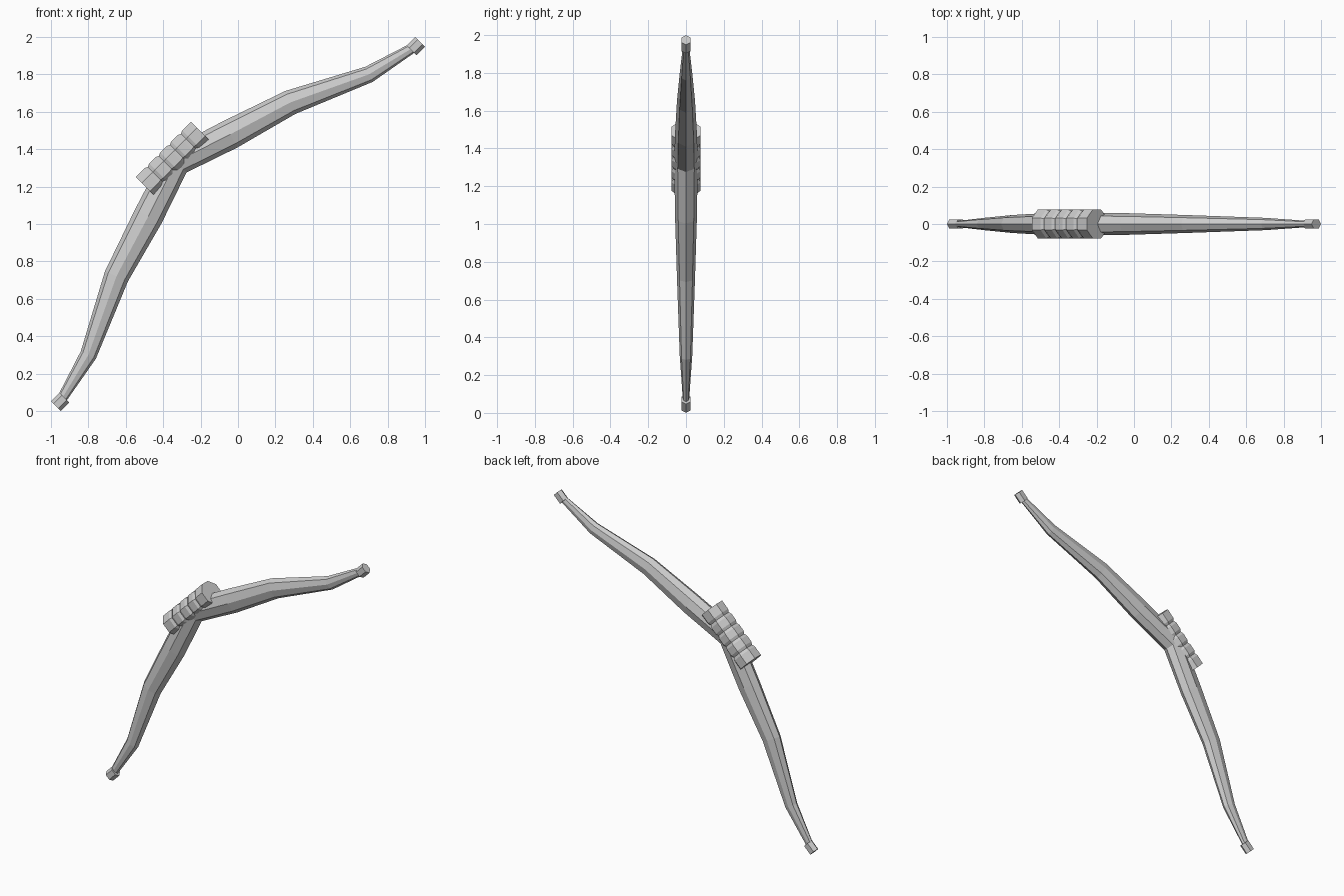
import bpy, bmesh, math
from mathutils import Vector

if "Cube" in bpy.data.objects:
    bpy.data.objects.remove(bpy.data.objects["Cube"])

AXIS = Vector((1, 0, 1)).normalized()      # along the bow, tip to tip
OUT = Vector((-1, 0, 1)).normalized()      # away from the string side
Y = Vector((0, 1, 0))
MID = Vector((0, 0, 1))


def loft(name, stations, sides, phase=0.0):
    """Skin rings given as (centre, outward direction, outward radius, y radius)."""
    bm = bmesh.new()
    rings = []
    for c, n, rn, ry in stations:
        ring = []
        for i in range(sides):
            a = 2 * math.pi * i / sides + phase
            ring.append(bm.verts.new(c + n * (rn * math.cos(a)) + Y * (ry * math.sin(a))))
        rings.append(ring)
    for a, b in zip(rings, rings[1:]):
        for i in range(sides):
            j = (i + 1) % sides
            bm.faces.new((a[i], a[j], b[j], b[i]))
    bm.faces.new(rings[0])
    bm.faces.new(rings[-1])
    bmesh.ops.recalc_face_normals(bm, faces=bm.faces)
    mesh = bpy.data.meshes.new(name)
    bm.to_mesh(mesh)
    bm.free()
    ob = bpy.data.objects.new(name, mesh)
    bpy.context.collection.objects.link(ob)
    return ob


# Bow stave: upper half as (x, z, thickness radius, y radius), mirrored to the lower half
upper = [(-0.332, 1.332, 0.080, 0.062), (-0.04, 1.48, 0.080, 0.058),
         (0.28, 1.65, 0.067, 0.048), (0.70, 1.80, 0.045, 0.033),
         (0.94, 1.945, 0.026, 0.016)]
lower = [(1 - z, 1 - x, rn, ry) for x, z, rn, ry in upper[:0:-1]]
path = lower + upper
pts = [Vector((x, 0, z)) for x, z, _, _ in path]
stations = []
for i, (x, z, rn, ry) in enumerate(path):
    t = Vector((0, 0, 0))
    if i > 0:
        t += (pts[i] - pts[i - 1]).normalized()
    if i < len(pts) - 1:
        t += (pts[i + 1] - pts[i]).normalized()
    t.normalize()
    stations.append((pts[i], Vector((-t.z, 0, t.x)), rn, ry))
loft("bow_stave", stations, 8)

# Grip: five wrapped bands with shallow seams between them
BANDS, HALF, R, SEAM = 5, 0.208, 0.083, 0.074
step = 2 * HALF / BANDS
centre = MID + OUT * 0.488
profile = [(-HALF, R)]
for k in range(BANDS):
    u = -HALF + k * step
    if k:
        profile += [(u, SEAM), (u + 0.22 * step, R)]
    profile.append((u + 0.78 * step if k < BANDS - 1 else HALF, R))
loft("grip_wrap", [(centre + AXIS * u, OUT, r, r) for u, r in profile], 8, math.pi / 8)

# Nocks: small hexagonal caps at both tips
for side, label in ((1, "upper"), (-1, "lower")):
    loft(label + "_nock",
         [(MID + AXIS * (side * u), OUT, 0.036, 0.029) for u in (1.312, 1.378)], 6)
